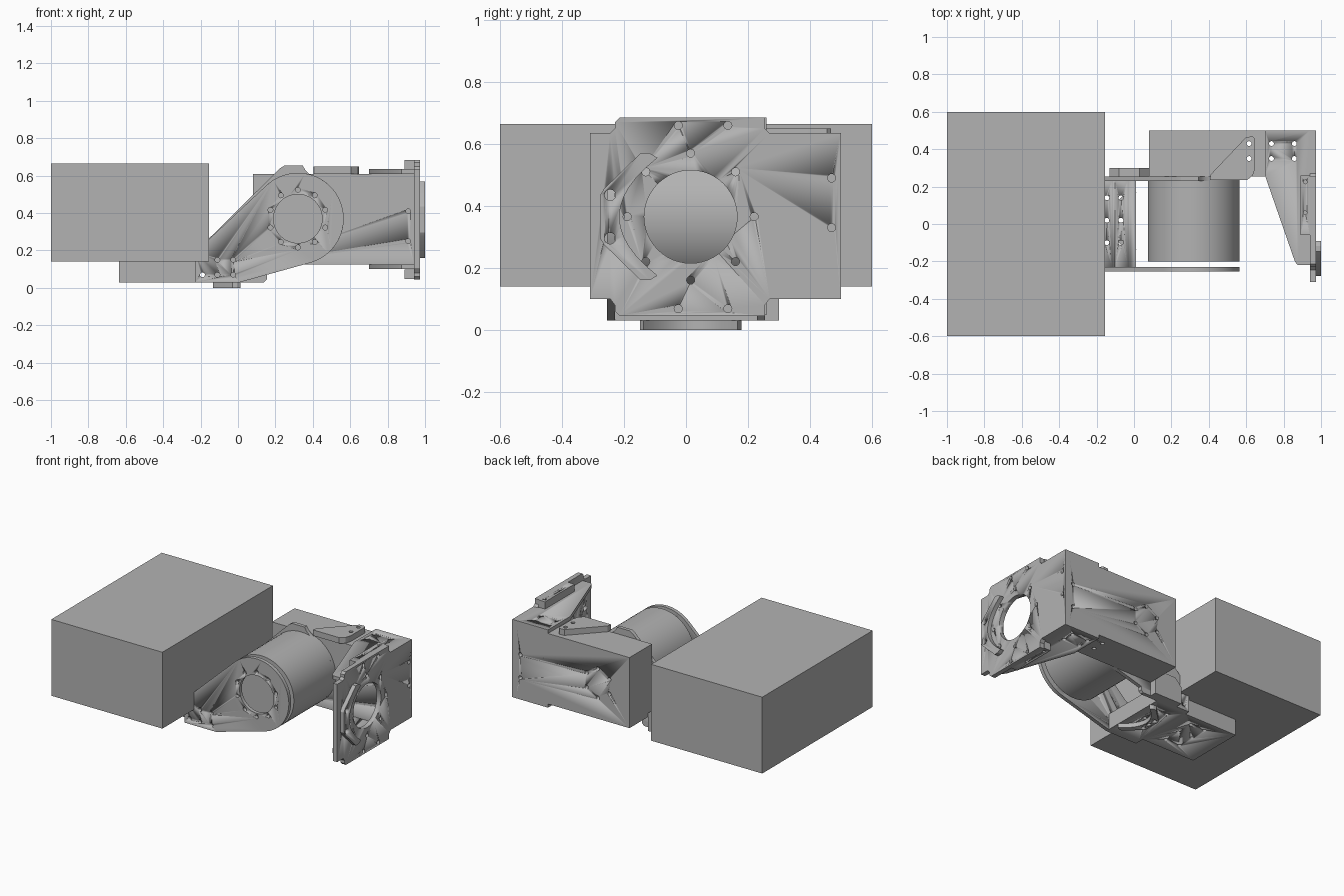
import bpy, bmesh
from math import sin, cos, radians
from mathutils import Vector

if "Cube" in bpy.data.objects:
    bpy.data.objects.remove(bpy.data.objects["Cube"])

grey = bpy.data.materials.new("plain grey")
grey.use_nodes = True
grey.diffuse_color = (0.45, 0.45, 0.45, 1)
grey.node_tree.nodes["Principled BSDF"].inputs["Base Color"].default_value = grey.diffuse_color


def place(axis, a, b, h):
    """Profile point (a, b) at height h along the extrusion axis."""
    return Vector({'x': (h, a, b), 'y': (a, h, b), 'z': (a, b, h)}[axis])


def circle(a, b, r, n=24, start=0, end=360):
    steps = n if end - start == 360 else n + 1
    angles = [radians(start + (end - start) * i / n) for i in range(steps)]
    return [(a + r * cos(t), b + r * sin(t)) for t in angles]


def prisms(name, profiles, axis, lo, hi):
    """One object made of extruded profiles."""
    bm = bmesh.new()
    for pts in profiles:
        face = bm.faces.new([bm.verts.new(place(axis, a, b, lo)) for a, b in pts])
        out = bmesh.ops.extrude_face_region(bm, geom=[face])
        moved = [v for v in out["geom"] if isinstance(v, bmesh.types.BMVert)]
        bmesh.ops.translate(bm, verts=moved, vec=place(axis, 0, 0, hi - lo))
    bmesh.ops.recalc_face_normals(bm, faces=bm.faces)
    mesh = bpy.data.meshes.new(name)
    bm.to_mesh(mesh)
    bm.free()
    mesh.materials.append(grey)
    obj = bpy.data.objects.new(name, mesh)
    bpy.context.collection.objects.link(obj)
    bpy.ops.object.select_all(action='DESELECT')
    obj.select_set(True)
    bpy.context.view_layer.objects.active = obj
    bpy.ops.object.shade_smooth_by_angle(angle=radians(30))
    return obj


def box(name, x, y, z):
    rect = [(x[0], y[0]), (x[1], y[0]), (x[1], y[1]), (x[0], y[1])]
    return prisms(name, [rect], 'z', *z)


def drill(objs, spots, axis, lo, hi, r=0.013):
    """Cut round holes through the given objects."""
    cutter = prisms("hole_cutter", [circle(a, b, r, 48 if r > 0.1 else 16) for a, b in spots],
                    axis, lo, hi)
    cutter.hide_render = True
    cutter.hide_set(True)
    for obj in objs:
        mod = obj.modifiers.new("holes", 'BOOLEAN')
        mod.object = cutter
        mod.solver = 'EXACT'


CX, CZ, R = 0.32, 0.37, 0.245      # motor axis
PY, PZ = 0.015, 0.365              # end plate opening

# Large housing and its base
box("main_housing", (-1, -0.155), (-0.6, 0.6), (0.14, 0.665))
base_rear = box("base_rear", (-0.635, -0.23), (-0.19, 0.22), (0.03, 0.14))
base_front = box("base_front", (-0.23, 0.01), (-0.23, 0.23), (0.03, 0.14))

# Motor and the two arms beside it
motor = prisms("motor", [circle(CX, CZ, R, 64)], 'y', -0.2, 0.23)
arm_shape = [(-0.23, 0.03), (0.01, 0.03)] + circle(CX, CZ, R, 40, -75, 133) + [(-0.23, 0.19)]
front_arm = prisms("front_arm", [arm_shape], 'y', -0.255, -0.23)
back_shape = [(-0.23, 0.03), (0.14, 0.03), (0.155, 0.045), (0.155, 0.07)]
back_shape += circle(CX, CZ, R, 30, -75, 75)
back_shape += [(0.36, 0.63), (0.345, 0.655), (0.25, 0.655), (0.225, 0.64), (-0.23, 0.19)]
back_arm = prisms("back_arm", [back_shape], 'y', 0.23, 0.255)
boss_shape = [(-0.13, 0.03), (0.08, 0.03), (0.08, 0.15), (0.03, 0.2), (-0.08, 0.2), (-0.13, 0.15)]
prisms("back_arm_boss", [boss_shape], 'y', 0.255, 0.3)

drill([front_arm], [(CX, CZ)], 'y', -0.3, -0.21, 0.13)
drill([front_arm], circle(CX, CZ, 0.154, 10, 18, 378), 'y', -0.3, -0.21)
drill([front_arm, back_arm, base_front],
      [(-0.19, 0.07), (-0.11, 0.07), (-0.025, 0.07), (-0.11, 0.15), (-0.025, 0.15)],
      'y', -0.4, 0.4)
drill([base_front], [(x, y) for x in (-0.145, -0.07) for y in (-0.1, 0.02, 0.14)], 'z', 0, 0.3)
drill([base_rear], [(x, y) for x in (-0.45, -0.34) for y in (-0.1, 0.02, 0.14)], 'z', 0, 0.06)


def crescent(a, b, s):
    """Angular outer edge with a curved inner edge."""
    half = [(0.03, 0.205), (0, 0.205), (-0.118, 0.09), (-0.13, 0.07)]
    outer = half + [(u, -v) for u, v in reversed(half)]
    inner = [(-0.068 + 0.123 * (i / 6) ** 2, 0.19 * i / 6) for i in range(-6, 7)]
    return [(a + s * u, b + s * v) for u, v in outer + inner]


# Curved foot below the base
foot = prisms("curved_foot", [crescent(-0.03, 0.015, 0.8)], 'z', 0, 0.03)
drill([foot], [(-0.108, y) for y in (-0.04, 0.015, 0.07)], 'z', -0.02, 0.02)

# Rear box with its gusset
rear_box = box("rear_box", (0.08, 0.94), (0.255, 0.5), (0.125, 0.61))
gusset_shape = [(0.405, 0.235), (0.605, 0.235), (0.635, 0.26), (0.648, 0.3), (0.648, 0.455),
                (0.635, 0.468), (0.6, 0.465), (0.41, 0.265)]
gusset = prisms("top_gusset", [gusset_shape], 'z', 0.61, 0.65)

# End bracket: tapered plates above and below, then ridges and end plate
taper = [(0.7, 0.5), (0.7, 0.26), (0.86, -0.2), (0.875, -0.22), (0.94, -0.22), (0.94, 0.5)]
plates = [prisms(n + "_bracket_plate", [taper], 'z', z, z + 0.025)
          for n, z in (("top", 0.61), ("bottom", 0.1))]
for n, z in (("top", 0.635), ("bottom", 0.048)):
    ridge = box(n + "_ridge", (0.89, 0.94), (-0.06, 0.26), (z, z + 0.05))
    drill([ridge], [(0.915, y) for y in (0.06, 0.225)], 'z', 0, 0.8, 0.01)

upper = [(0.5, 0.635), (0.27, 0.635), (0.255, 0.65), (0.255, 0.685),
         (-0.215, 0.685), (-0.23, 0.67), (-0.23, 0.65), (-0.245, 0.635), (-0.31, 0.635)]
lower = [(y, 0.73 - z) for y, z in reversed(upper)]
lower = [(y, max(z, 0.042) if z < 0.09 else 0.1) for y, z in lower]
end_plate = prisms("end_plate", [upper + lower], 'x', 0.94, 0.972)
drill([end_plate], [(PY, PZ)], 'x', 0.9, 1.05, 0.15)
plate_holes = circle(PY, PZ, 0.205, 8)
plate_holes += [(y, z) for y in (-0.025, 0.135) for z in (0.068, 0.66)]
plate_holes += [(0.47, 0.33), (0.47, 0.49)]
drill([end_plate], plate_holes, 'x', 0.92, 1.05)

# Curved rib on the end plate
rib = prisms("curved_rib", [crescent(-0.147, PZ, 1)], 'x', 0.972, 1.0)
drill([rib, end_plate], [(-0.245, PZ - 0.07), (-0.245, PZ + 0.07)], 'x', 0.92, 1.05, 0.018)

# Holes through the rear box
drill([rear_box, gusset] + plates,
      [(x, y) for x in (0.615, 0.735, 0.857) for y in (0.35, 0.43)], 'z', 0, 0.8)
back_holes = circle(CX, CZ, 0.1, 6, 30, 390) + [(0.91, 0.25), (0.91, 0.41)]
drill([rear_box], back_holes, 'y', 0.47, 0.6)
drill([rear_box], back_holes[-2:], 'y', 0.2, 0.29)
